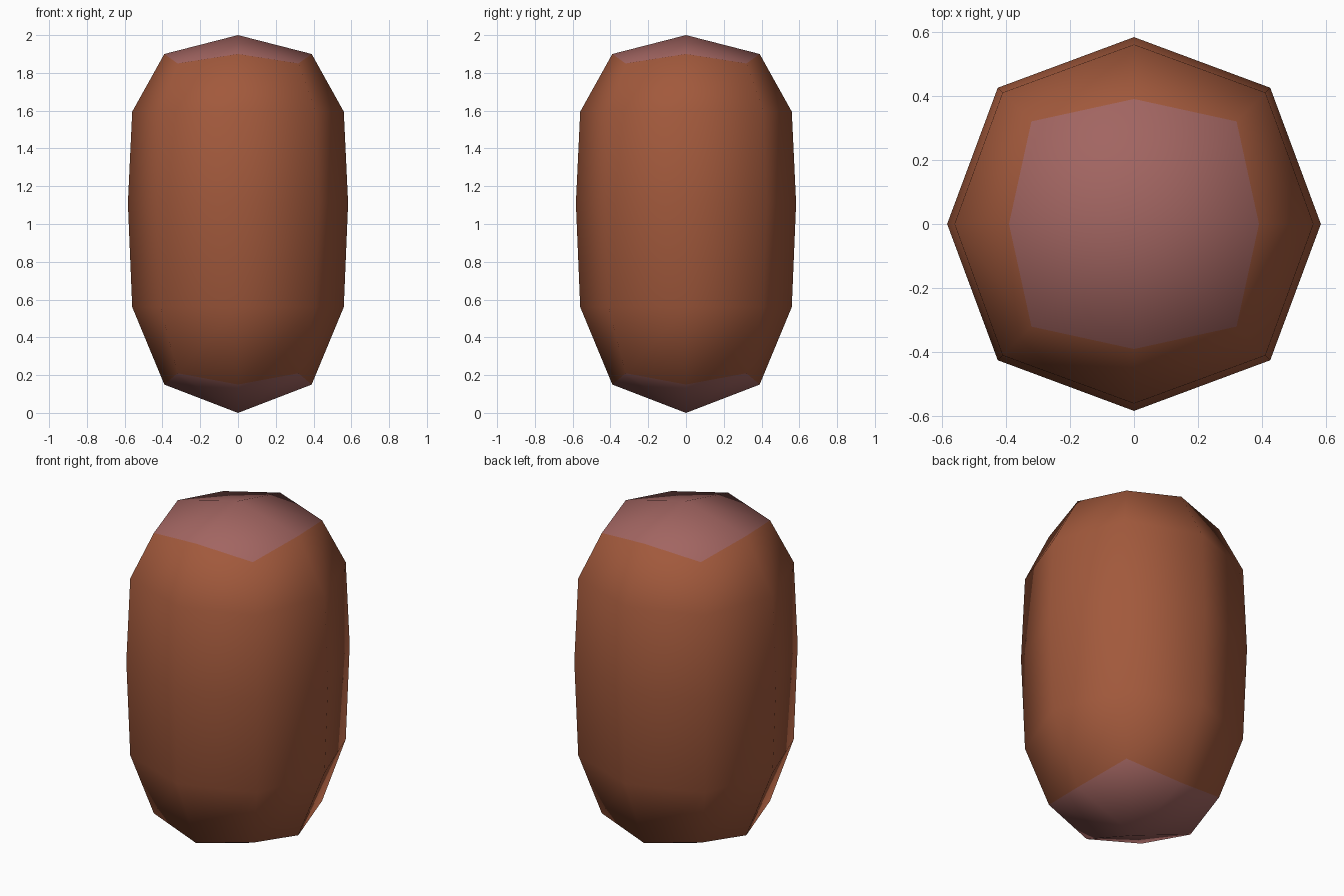
import bpy, bmesh, math

if "Cube" in bpy.data.objects:
    bpy.data.objects.remove(bpy.data.objects["Cube"])

def material(name, rgb):
    m = bpy.data.materials.new(name)
    m.diffuse_color = (*rgb, 1)
    m.use_nodes = True
    m.node_tree.nodes["Principled BSDF"].inputs["Base Color"].default_value = m.diffuse_color
    return m

# rings: (axis radius, axis z, diagonal x=y, diagonal z), bottom to top
RINGS = [(0.39, 0.15, 0.32, 0.21),
         (0.56, 0.56, 0.41, 0.56),
         (0.583, 1.11, 0.425, 1.11),
         (0.56, 1.595, 0.41, 1.595),
         (0.39, 1.90, 0.32, 1.85)]

bm = bmesh.new()
rings = []
for r, z, d, dz in RINGS:
    ring = []
    for i in range(8):
        a = i * math.pi / 4
        rad, h = (d * math.sqrt(2), dz) if i % 2 else (r, z)
        ring.append(bm.verts.new((rad * math.cos(a), rad * math.sin(a), h)))
    rings.append(ring)

# side wall
for lo, hi in zip(rings, rings[1:]):
    for i in range(8):
        j = (i + 1) % 8
        bm.faces.new((lo[i], lo[j], hi[j], hi[i]))

# end caps, four quads each around a centre point
for ring, z in ((rings[0], 0.0), (rings[-1], 2.0)):
    c = bm.verts.new((0, 0, z))
    for i in range(0, 8, 2):
        f = bm.faces.new((c, ring[i], ring[i + 1], ring[(i + 2) % 8]))
        f.material_index = 1

bmesh.ops.recalc_face_normals(bm, faces=bm.faces)
for f in bm.faces:
    f.smooth = True
mesh = bpy.data.meshes.new("barrel_body")
bm.to_mesh(mesh)
bm.free()
mesh.materials.append(material("rust_brown", (0.36, 0.10, 0.045)))
mesh.materials.append(material("dusty_pink_brown", (0.36, 0.13, 0.12)))
obj = bpy.data.objects.new("barrel_body", mesh)
bpy.context.collection.objects.link(obj)
